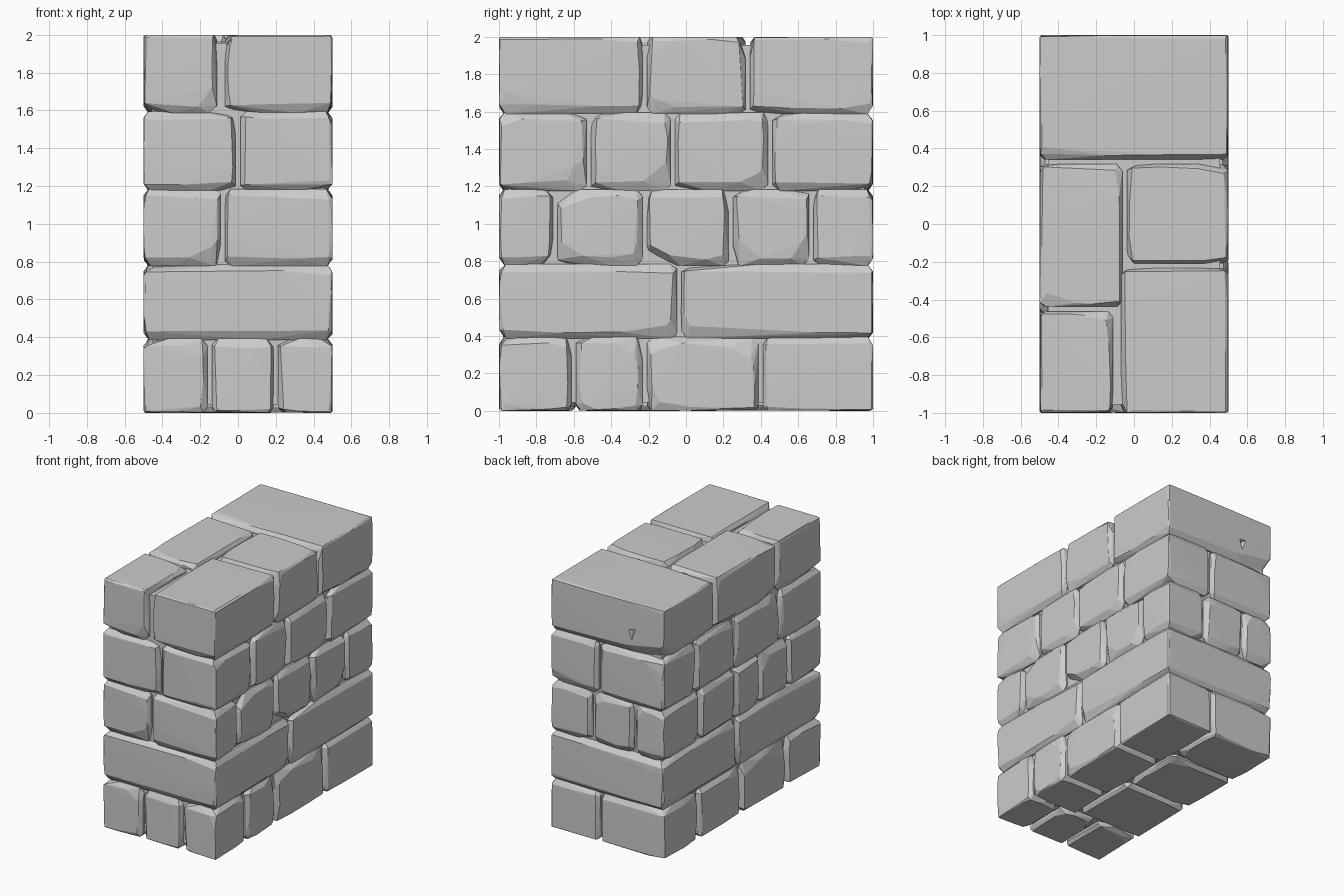
import bpy, bmesh, random
from itertools import product
from mathutils import Vector

if "Cube" in bpy.data.objects:
    bpy.data.objects.remove(bpy.data.objects["Cube"])

random.seed(11)
U = random.uniform
LIMIT = [(-0.5, 0.5), (-1.0, 1.0), (0.0, 2.0)]     # overall block
Z = [0.0, 0.39, 0.78, 1.18, 1.59, 2.0]             # course heights


def is_outer(axis, value):
    return min(abs(value - LIMIT[axis][0]), abs(value - LIMIT[axis][1])) < 1e-4


def inset(face_axis, face_out, axis, out):
    """Distance a face boundary is pulled back from the neighbouring side."""
    if face_out and out:
        return U(0.006, 0.022)
    if face_out:
        return U(0.03, 0.06) if axis == 2 else U(0.012, 0.032)
    return U(0.024, 0.042)


def add_brick(target, x0, x1, y0, y1, course, skew=0.0):
    """Hull of a chamfered, slightly worn block, appended to target."""
    box = [[x0, x1], [y0, y1], [Z[course], Z[course + 1]]]
    out = [[is_outer(a, v) for v in box[a]] for a in range(3)]
    for a in range(3):
        for s in (0, 1):
            if not out[a][s]:                      # mortar gap, beds overlap slightly
                box[a][s] += (0.012 if a < 2 else -0.004) * (1 - 2 * s)
    bm = bmesh.new()
    for a in range(3):
        b, c = [k for k in range(3) if k != a]
        for s in (0, 1):
            d = 1 - 2 * s
            for tb, tc in product((0, 0.35, 0.68, 1), repeat=2):
                edge_b, edge_c = tb in (0, 1), tc in (0, 1)
                if not (edge_b or edge_c):
                    continue
                p = [0, 0, 0]
                p[a] = box[a][s] + (d * U(0, 0.005) if out[a][s] else 0)
                chip = U(1.6, 2.6) if edge_b and edge_c and random.random() < 0.3 else 1
                for k, t, e in ((b, tb, edge_b), (c, tc, edge_c)):
                    lo, hi = box[k]
                    p[k] = lo + (hi - lo) * (t if e else t + U(-0.1, 0.1))
                    if e:
                        side = int(t)
                        p[k] += (1 - 2 * side) * chip * inset(a, out[a][s], k, out[k][side])
                v = Vector(p)
                # slanted end joint
                if skew and abs(v.y) < 0.2:
                    v.y += skew * v.x
                bm.verts.new(v)
    hull = bmesh.ops.convex_hull(bm, input=bm.verts)
    junk = {g for g in hull["geom_interior"] + hull["geom_unused"]
            if isinstance(g, bmesh.types.BMVert)}
    bmesh.ops.delete(bm, geom=list(junk), context='VERTS')
    bmesh.ops.recalc_face_normals(bm, faces=bm.faces)
    tmp = bpy.data.meshes.new("tmp")
    bm.to_mesh(tmp)
    bm.free()
    target.from_mesh(tmp)
    bpy.data.meshes.remove(tmp)


def add_column(target, x0, x1, joints, course):
    for y0, y1 in zip(joints, joints[1:]):
        add_brick(target, x0, x1, y0, y1, course)


def make_object(name, bm):
    mesh = bpy.data.meshes.new(name)
    bm.to_mesh(mesh)
    bm.free()
    ob = bpy.data.objects.new(name, mesh)
    bpy.context.collection.objects.link(ob)
    return ob


def apply_boolean(ob, cutter, operation):
    mod = ob.modifiers.new(operation, 'BOOLEAN')
    mod.operation, mod.object, mod.solver = operation, cutter, 'EXACT'
    mod.use_self = True
    bpy.context.view_layer.objects.active = ob
    bpy.ops.object.modifier_apply(modifier=mod.name)
    bpy.data.objects.remove(cutter)


bricks = bmesh.new()

# Bottom course: three stones in front, two columns behind
add_brick(bricks, -0.5, -0.15, -1, -0.57, 0)
add_brick(bricks, -0.15, 0.2, -1, -0.58, 0)
add_brick(bricks, 0.2, 0.5, -1, -0.6, 0)
add_column(bricks, -0.5, 0.07, [-0.57, 0.0, 0.54, 1], 0)
add_column(bricks, 0.07, 0.5, [-0.6, -0.22, 0.4, 1], 0)

# Second course: two long stones
add_brick(bricks, -0.5, 0.5, -1, 0.01, 1, -0.1)
add_brick(bricks, -0.5, 0.5, 0.01, 1, 1, -0.1)

# Third course: small stones, three across the back
add_column(bricks, -0.5, -0.08, [-1, -0.6, -0.24, 0.08, 0.52], 2)
add_column(bricks, -0.08, 0.5, [-1, -0.70, -0.22, 0.24, 0.67], 2)
add_brick(bricks, -0.5, -0.23, 0.52, 1, 2)
add_brick(bricks, -0.23, 0.14, 0.52, 1, 2)
add_brick(bricks, 0.14, 0.5, 0.67, 1, 2)

# Fourth course
add_column(bricks, -0.5, 0.0, [-1, -0.49, 0.08], 3)
add_column(bricks, -0.5, 0.08, [0.08, 0.57, 1], 3)
add_column(bricks, 0.0, 0.5, [-1, -0.52, -0.07], 3)
add_column(bricks, 0.08, 0.5, [-0.07, 0.45, 1], 3)

# Top course
add_brick(bricks, -0.5, 0.5, 0.33, 1, 4)
add_brick(bricks, -0.5, -0.05, -0.45, 0.33, 4)
add_brick(bricks, -0.05, 0.5, -0.22, 0.33, 4)
add_brick(bricks, -0.08, 0.5, -1, -0.22, 4)
add_brick(bricks, -0.5, -0.1, -1, -0.45, 4)
brick_ob = make_object("bricks", bricks)

# Mortar core just below the stone faces
core = bmesh.new()
bmesh.ops.create_cube(core, size=1)
for v in core.verts:
    v.co = (v.co.x * 0.91, v.co.y * 1.91, 1 + v.co.z * 1.91)
wall = make_object("stone_wall", core)
apply_boolean(wall, brick_ob, 'UNION')

# Small chips knocked out of the faces
chips = bmesh.new()
for x, y, z in [(-0.22, 1.0, 1.74), (-0.1, -1.0, 1.74), (-0.06, -1.0, 1.94)]:
    s = 1 if y > 0 else -1
    pts = [(x - 0.045, y + s * 0.01, z + 0.05), (x + 0.035, y + s * 0.01, z + 0.04),
           (x, y + s * 0.01, z - 0.07), (x + 0.01, y - s * 0.035, z + 0.02)]
    bmesh.ops.convex_hull(chips, input=[chips.verts.new(p) for p in pts])
bmesh.ops.recalc_face_normals(chips, faces=chips.faces)
apply_boolean(wall, make_object("chips", chips), 'DIFFERENCE')
